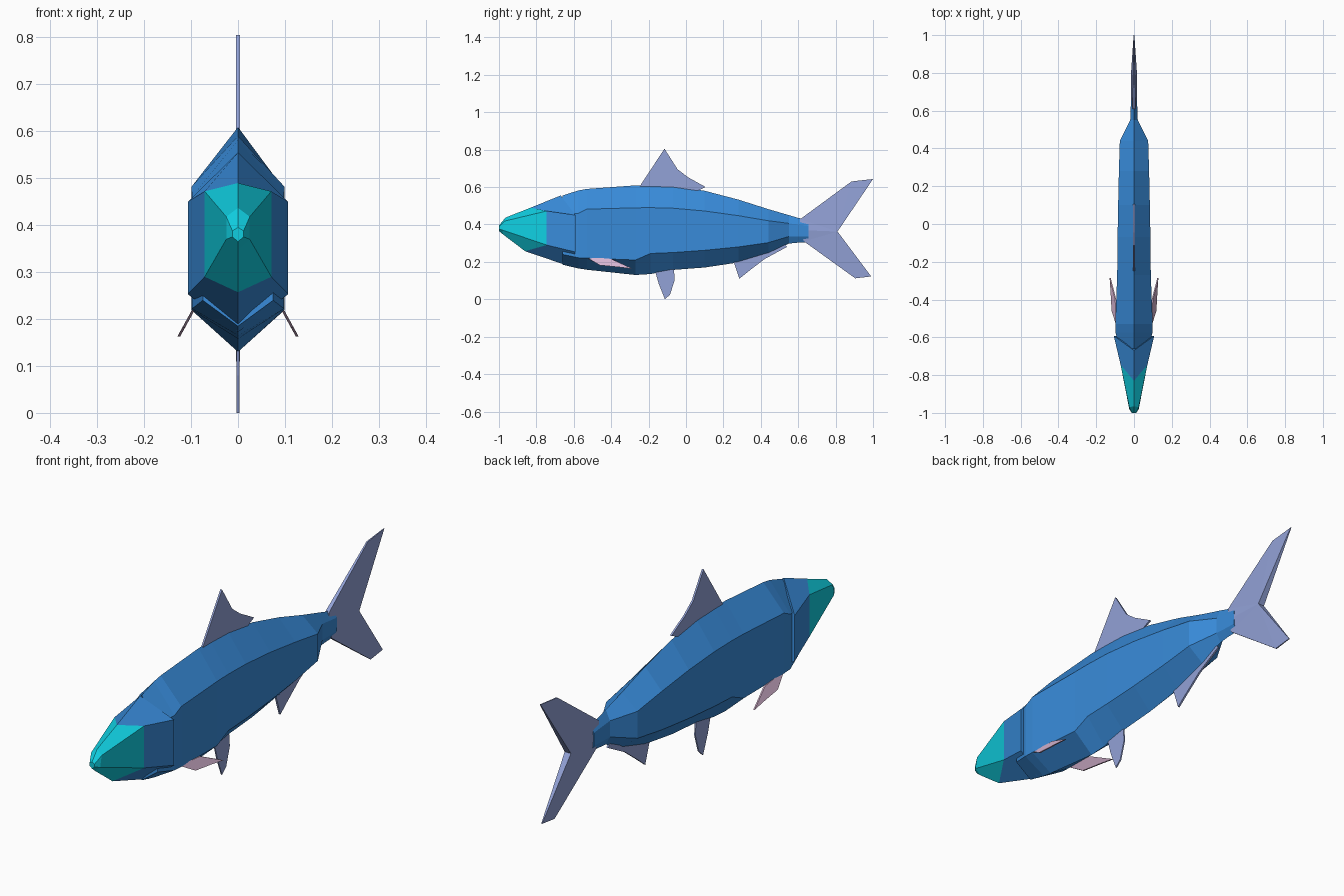
import bpy, bmesh


def material(name, rgb):
    m = bpy.data.materials.new(name)
    m.diffuse_color = (*rgb, 1)
    return m


blue = material("body_blue", (0.04, 0.26, 0.70))
cyan = material("snout_cyan", (0.005, 0.62, 0.75))
violet = material("fin_violet", (0.29, 0.36, 0.68))
pink = material("fin_pink", (0.68, 0.46, 0.64))


def finish(bm, name, mat):
    bmesh.ops.recalc_face_normals(bm, faces=bm.faces)
    me = bpy.data.meshes.new(name)
    bm.to_mesh(me)
    bm.free()
    me.materials.append(mat)
    ob = bpy.data.objects.new(name, me)
    bpy.context.collection.objects.link(ob)
    return ob


def loft(name, rings, mat, cap_start=False, cap_end=False):
    """Six-sided shell; ring = half width, then (y, z) of back, upper side, lower side, belly."""
    bm = bmesh.new()
    loops = []
    for w, t, u, l, b in rings:
        pts = [(0, *t), (w, *u), (w, *l), (0, *b), (-w, *l), (-w, *u)]
        loops.append([bm.verts.new(p) for p in pts])
    for a, b in zip(loops, loops[1:]):
        for i in range(6):
            j = (i + 1) % 6
            bm.faces.new((a[i], a[j], b[j], b[i]))
    if cap_start:
        bm.faces.new(loops[0])
    if cap_end:
        bm.faces.new(loops[-1])
    return finish(bm, name, mat)


def fin(name, outlines, mat, centre=lambda z: 0.0):
    """Thin plate from side outlines of (y, z, half thickness)."""
    bm = bmesh.new()
    for pts in outlines:
        sides = [[bm.verts.new((centre(z) + s * h, y, z)) for y, z, h in pts] for s in (1, -1)]
        n = len(pts)
        bm.faces.new(sides[0])
        bm.faces.new(sides[1][::-1])
        for i in range(n):
            j = (i + 1) % n
            bm.faces.new((sides[0][i], sides[1][i], sides[1][j], sides[0][j]))
    bmesh.ops.triangulate(bm, faces=[f for f in bm.faces if len(f.verts) > 4])
    return finish(bm, name, mat)


def flat(h, *pts):
    return [(y, z, h) for y, z in pts]


# Head: cyan snout, then blue gill cover flaring over the body
cheek = (0.071, (-0.83, 0.49), (-0.745, 0.472), (-0.745, 0.29), (-0.86, 0.257))
loft("snout", [
    (0.012, (-1.0, 0.395), (-1.0, 0.388), (-1.0, 0.375), (-1.0, 0.365)),
    (0.025, (-0.965, 0.437), (-0.97, 0.418), (-0.98, 0.37), (-0.98, 0.348)),
    cheek], cyan, cap_start=True)
loft("gill_cover", [
    cheek,
    (0.107, (-0.67, 0.555), (-0.592, 0.45), (-0.592, 0.253), (-0.61, 0.172))],
    blue, cap_end=True)

# Body: y, back, upper edge, lower edge, belly, half width
stations = [
    (-0.66, 0.555, 0.45, 0.24, 0.185, 0.075),
    (-0.575, 0.582, 0.46, 0.222, 0.165, 0.098),
    (-0.53, 0.59, 0.482, 0.22, 0.158, 0.099),
    (-0.27, 0.609, 0.489, 0.21, 0.13, 0.089),
    (-0.19, 0.609, 0.49, 0.245, 0.135, 0.088),
    (-0.07, 0.605, 0.487, 0.25, 0.157, 0.087),
    (0.10, 0.58, 0.472, 0.262, 0.17, 0.084),
    (0.28, 0.533, 0.447, 0.28, 0.197, 0.080),
    (0.44, 0.482, 0.42, 0.303, 0.245, 0.075),
    (0.55, 0.45, 0.406, 0.336, 0.298, 0.020),
    (0.60, 0.435, 0.40, 0.335, 0.303, 0.018),
    (0.655, 0.425, 0.392, 0.335, 0.305, 0.016),
]
loft("body", [(w, (y, t), (y, u), (y, l), (y, b)) for y, t, u, l, b, w in stations],
     blue, cap_start=True, cap_end=True)

# Forked tail, thick at the root and thin at the tips
fin("tail_fin", [
    [(0.61, 0.37, 0.015), (0.61, 0.428, 0.009), (0.885, 0.63, 0.003),
     (1.0, 0.643, 0.002), (0.81, 0.362, 0.015)],
    [(0.61, 0.37, 0.015), (0.81, 0.362, 0.015), (0.99, 0.122, 0.002),
     (0.905, 0.112, 0.003), (0.63, 0.31, 0.009)]], violet)

# Fins on the centre line
fin("dorsal_fin", [flat(0.004, (-0.25, 0.60), (-0.115, 0.805), (-0.045, 0.695), (0.01, 0.653),
                        (0.105, 0.6), (0.04, 0.57))], violet)
fin("pelvic_fin", [flat(0.003, (-0.165, 0.15), (-0.145, 0.08), (-0.113, 0.0), (-0.085, 0.025),
                        (-0.06, 0.105), (-0.065, 0.165))], violet)
fin("anal_fin", [flat(0.004, (0.255, 0.20), (0.285, 0.11), (0.335, 0.15), (0.42, 0.215),
                      (0.54, 0.28), (0.525, 0.297), (0.40, 0.25))], violet)

# Splayed pectoral fins, one per side
for side, label in ((1, "right"), (-1, "left")):
    fin("pectoral_fin_" + label,
        [flat(0.003, (-0.54, 0.228), (-0.40, 0.216), (-0.285, 0.163), (-0.36, 0.172),
              (-0.46, 0.182))],
        pink, lambda z: side * (0.092 + (0.225 - z) * 0.55))
